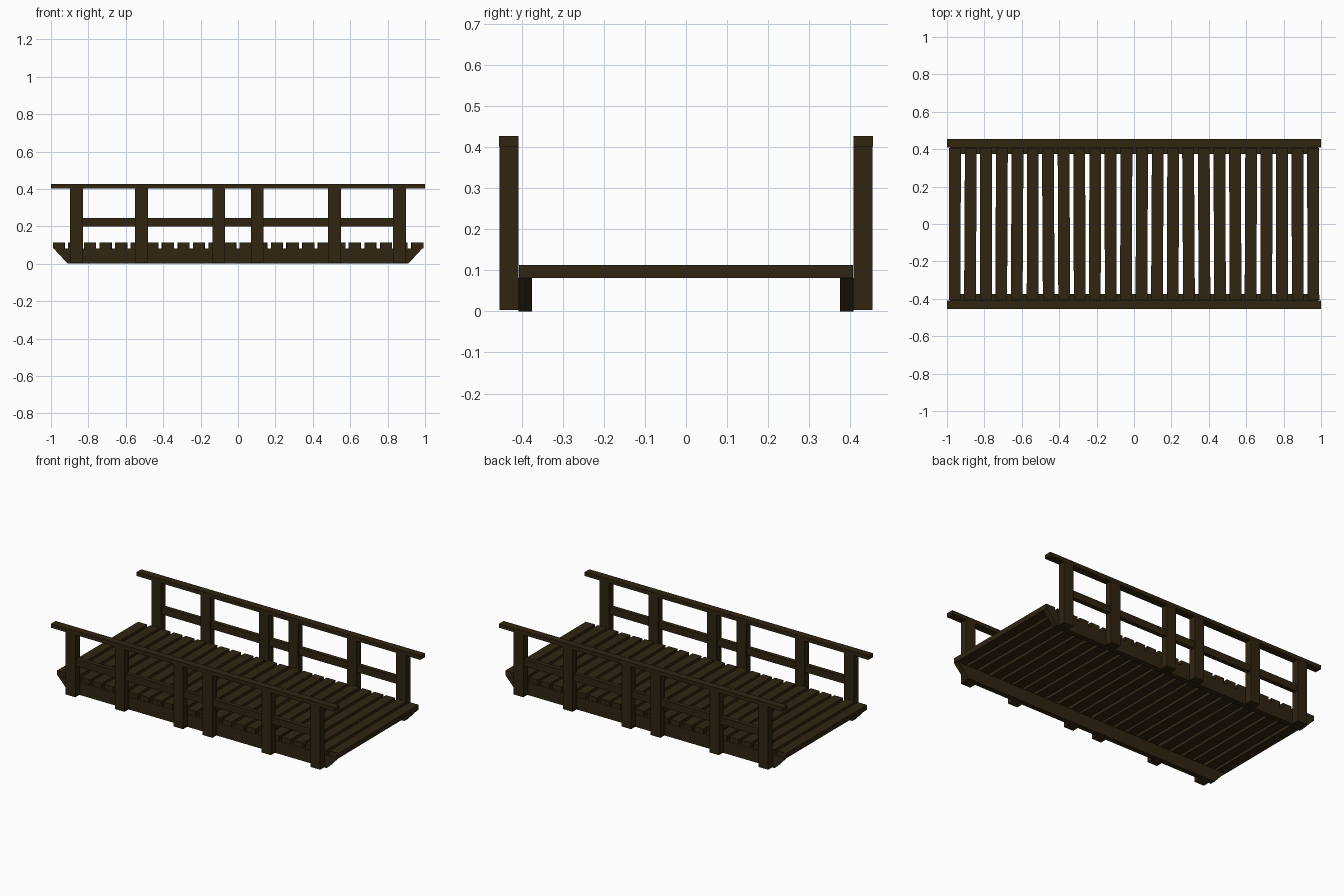
import bpy, bmesh, random
from mathutils import Matrix

random.seed(4)
cube = bpy.data.objects.get("Cube")
if cube:
    bpy.data.objects.remove(cube, do_unlink=True)

wood = bpy.data.materials.new("dark_brown_wood")
wood.use_nodes = True
colour = (0.029, 0.018, 0.0055, 1)
wood.diffuse_color = colour
wood.node_tree.nodes["Principled BSDF"].inputs["Base Color"].default_value = colour


def finish(name, bm):
    bmesh.ops.recalc_face_normals(bm, faces=bm.faces)
    mesh = bpy.data.meshes.new(name)
    bm.to_mesh(mesh)
    bm.free()
    mesh.materials.append(wood)
    obj = bpy.data.objects.new(name, mesh)
    bpy.context.collection.objects.link(obj)
    return obj


def box(name, x, y, z, turn=0):
    """Box from (min, max) ranges, turned about its own vertical axis."""
    bm = bmesh.new()
    size = [b - a for a, b in (x, y, z)]
    centre = [(a + b) / 2 for a, b in (x, y, z)]
    matrix = (Matrix.Translation(centre) @ Matrix.Rotation(turn, 4, "Z")
              @ Matrix.Diagonal((*size, 1)))
    bmesh.ops.create_cube(bm, size=1, matrix=matrix)
    return finish(name, bm)


def beam(name, y0, y1):
    """Long support beam with slanted ends."""
    bm = bmesh.new()
    outline = [(-0.91, 0), (0.91, 0), (0.985, 0.081), (-0.985, 0.081)]
    face = bm.faces.new([bm.verts.new((x, y0, z)) for x, z in outline])
    side = bmesh.ops.extrude_face_region(bm, geom=[face])
    moved = [v for v in side["geom"] if isinstance(v, bmesh.types.BMVert)]
    bmesh.ops.translate(bm, verts=moved, vec=(0, y1 - y0, 0))
    return finish(name, bm)


# Deck planks, laid slightly unevenly
count = 24
for i in range(count):
    x = -0.958 + i * 1.916 / (count - 1)
    turn = random.uniform(-0.007, 0.007)
    if i in (0, count - 1):
        turn *= 0.5
    box(f"deck_plank_{i + 1}", (x - 0.0315, x + 0.0315),
        (-0.406, 0.406), (0.081, 0.113), turn)

# Beams, posts and rails on both sides
for label, s in (("front", -1), ("back", 1)):
    def span(a, b):
        return tuple(sorted((s * a, s * b)))

    beam(f"{label}_beam", *span(0.375, 0.408))
    for i, x in enumerate((-0.863, -0.516, -0.103, 0.103, 0.516, 0.863)):
        box(f"{label}_post_{i + 1}", (x - 0.034, x + 0.034),
            span(0.408, 0.454), (0.003, 0.401))
    box(f"{label}_top_rail", (-1, 1), span(0.408, 0.455), (0.401, 0.426))
    box(f"{label}_middle_rail", (-0.84, 0.84), span(0.418, 0.445), (0.198, 0.244))
